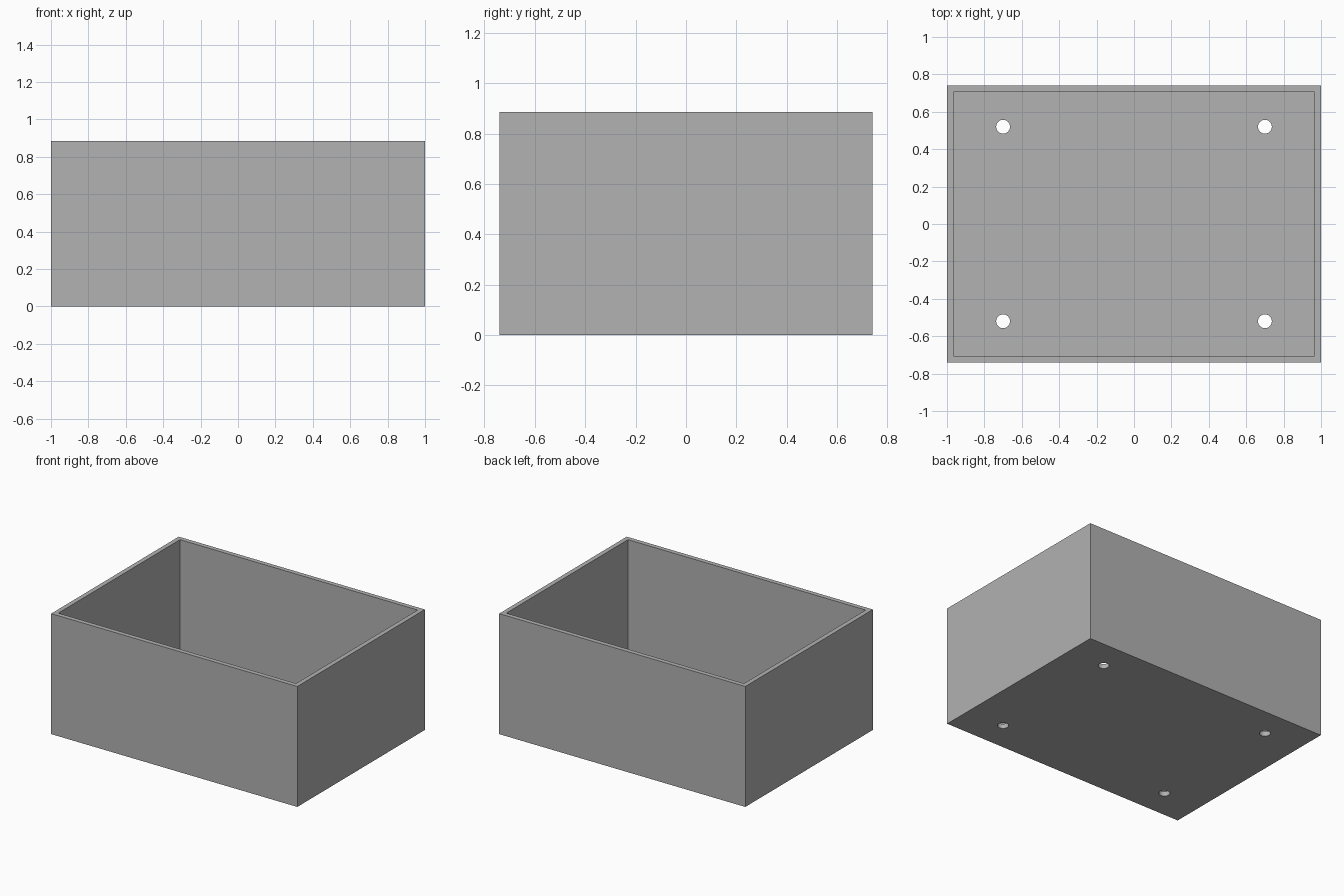
import bpy

cube = bpy.data.objects.get("Cube")
if cube:
    bpy.data.objects.remove(cube, do_unlink=True)

LENGTH, DEPTH, HEIGHT, WALL = 2.0, 1.48, 0.885, 0.034
HOLE_X, HOLE_Y, HOLE_RADIUS = 0.70, 0.52, 0.037

grey = bpy.data.materials.new("plain_grey")
grey.use_nodes = True
grey.diffuse_color = (0.445, 0.445, 0.445, 1)
grey.node_tree.nodes["Principled BSDF"].inputs["Base Color"].default_value = grey.diffuse_color


def block(name, size, bottom):
    bpy.ops.mesh.primitive_cube_add(size=1, location=(0, 0, bottom + size[2] / 2))
    obj = bpy.context.object
    obj.name = name
    obj.scale = size
    bpy.ops.object.transform_apply(location=True, rotation=False, scale=True)
    obj.data.materials.append(grey)
    return obj


def cut(target, cutter):
    mod = target.modifiers.new("cut", "BOOLEAN")
    mod.operation = "DIFFERENCE"
    mod.solver = "EXACT"
    mod.object = cutter
    bpy.context.view_layer.objects.active = target
    bpy.ops.object.modifier_apply(modifier=mod.name)
    bpy.data.objects.remove(cutter, do_unlink=True)


# Open box with a thin wall and floor
box = block("open_box", (LENGTH, DEPTH, HEIGHT), 0)
cut(box, block("cavity_cutter", (LENGTH - 2 * WALL, DEPTH - 2 * WALL, HEIGHT), WALL))

# Round drain hole near each corner of the floor
for sx in (-1, 1):
    for sy in (-1, 1):
        bpy.ops.mesh.primitive_cylinder_add(
            vertices=32, radius=HOLE_RADIUS, depth=4 * WALL,
            location=(sx * HOLE_X, sy * HOLE_Y, WALL / 2))
        hole = bpy.context.object
        hole.name = "hole_cutter"
        hole.data.materials.append(grey)
        cut(box, hole)

# Smooth hole walls, sharp box edges
bpy.ops.object.select_all(action="DESELECT")
box.select_set(True)
bpy.context.view_layer.objects.active = box
bpy.ops.object.shade_smooth_by_angle()
